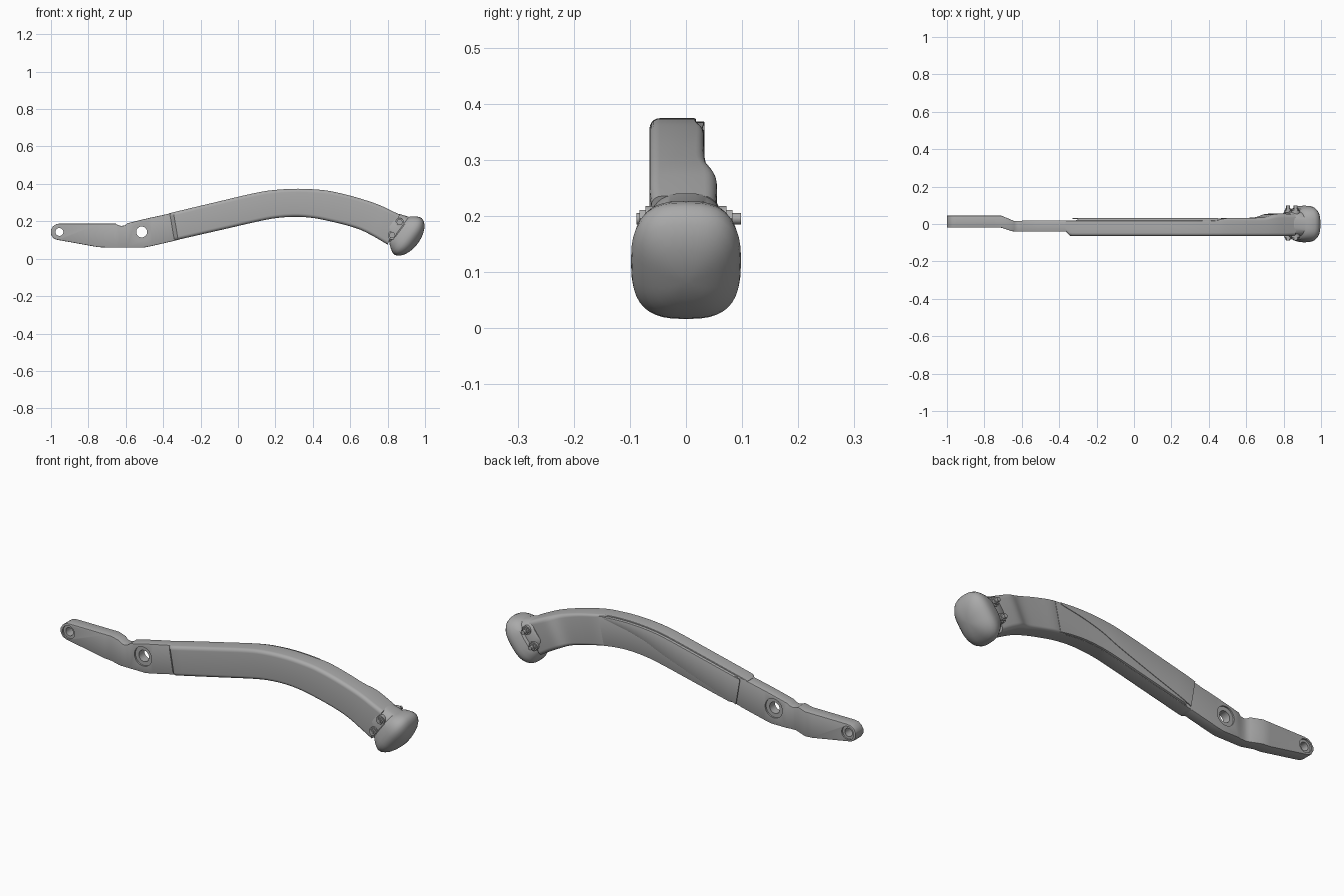
import bpy, bmesh, math
from mathutils import Vector

cube = bpy.data.objects.get("Cube")
if cube:
    bpy.data.objects.remove(cube, do_unlink=True)

grey = bpy.data.materials.new("satin_grey")
grey.use_nodes = True
COLOR = (0.4, 0.4, 0.4, 1)
grey.diffuse_color = COLOR
grey.node_tree.nodes["Principled BSDF"].inputs["Base Color"].default_value = COLOR


def finish(name, bm, angle=32):
    """Turn a bmesh into a shaded object."""
    bmesh.ops.recalc_face_normals(bm, faces=bm.faces)
    mesh = bpy.data.meshes.new(name)
    bm.to_mesh(mesh)
    bm.free()
    mesh.materials.append(grey)
    obj = bpy.data.objects.new(name, mesh)
    bpy.context.collection.objects.link(obj)
    bpy.ops.object.select_all(action='DESELECT')
    obj.select_set(True)
    bpy.context.view_layer.objects.active = obj
    bpy.ops.object.shade_smooth_by_angle(angle=math.radians(angle))
    return obj


def skin(name, rings, angle=32):
    """Bridge equal rings of points and cap both ends."""
    bm = bmesh.new()
    loops = [[bm.verts.new(p) for p in ring] for ring in rings]
    n = len(loops[0])
    for a, b in zip(loops, loops[1:]):
        for i in range(n):
            j = (i + 1) % n
            bm.faces.new((a[i], a[j], b[j], b[i]))
    bm.faces.new(loops[0])
    bm.faces.new(loops[-1])
    return finish(name, bm, angle)


def section(top, bottom, front, back, r_front, r_back, steps=5):
    """Rounded rectangle spanning top to bottom (x, z) and front to back (y)."""
    t, b = Vector((top[0], 0, top[1])), Vector((bottom[0], 0, bottom[1]))
    height = (t - b).length
    up = (t - b) / height
    corners = [(back - r_back, height - r_back, r_back), (front + r_front, height - r_front, r_front),
               (front + r_front, r_front, r_front), (back - r_back, r_back, r_back)]
    ring = []
    for k, (y, h, r) in enumerate(corners):
        for i in range(steps + 1):
            a = math.pi / 2 * (k + i / steps)
            p = b + up * (h + r * math.sin(a))
            ring.append((p.x, y + r * math.cos(a), p.z))
    return ring


def smooth_path(rows, steps=4):
    """Catmull-Rom resampling of rows of numbers."""
    out = []
    for i in range(len(rows) - 1):
        p0, p1, p2, p3 = (rows[max(0, min(len(rows) - 1, i + k))] for k in (-1, 0, 1, 2))
        for s in range(steps):
            t = s / steps
            out.append([0.5 * (2 * b + (c - a) * t + (2 * a - 5 * b + 4 * c - d) * t * t
                               + (3 * b - a - 3 * c + d) * t ** 3)
                        for a, b, c, d in zip(p0, p1, p2, p3)])
    return out + [list(rows[-1])]


def cylinder(name, x, z, y0, y1, radius, sides=32):
    rings = [[(x + radius * math.cos(2 * math.pi * i / sides), y,
               z + radius * math.sin(2 * math.pi * i / sides)) for i in range(sides)]
             for y in (y0, y1)]
    return skin(name, rings)


def cut(obj, cutter):
    mod = obj.modifiers.new("cut", 'BOOLEAN')
    mod.operation = 'DIFFERENCE'
    mod.solver = 'EXACT'
    mod.object = cutter
    bpy.context.view_layer.objects.active = obj
    bpy.ops.object.modifier_apply(modifier=mod.name)
    bpy.data.objects.remove(cutter, do_unlink=True)


# Tail plate: x, top z, bottom z, front y, back y
tail = [(-1, .155, .130, -.02, .045), (-.99, .172, .112, -.02, .045),
        (-.972, .185, .102, -.02, .045), (-.95, .188, .098, -.02, .045),
        (-.75, .188, .062, -.02, .045), (-.71, .188, .060, -.02, .045),
        (-.655, .188, .060, -.038, .022), (-.64, .179, .060, -.04, .016),
        (-.625, .175, .060, -.04, .016), (-.605, .178, .060, -.04, .016),
        (-.59, .190, .060, -.04, .02), (-.5, .212, .060, -.04, .02),
        (-.46, .221, .068, -.04, .02), (-.33, .249, .098, -.04, .02),
        (-.25, .262, .122, -.03, .015)]
plate = skin("tail_plate", [section((x, t), (x, b), f, k, .004, .004, 2)
                            for x, t, b, f, k in tail])

# Pivot holes with shallow counterbores on both faces
for x, z, bore, ring, front, back in ((-.955, .143, .021, .034, -.02, .045),
                                      (-.515, .143, .029, .049, -.04, .02)):
    cut(plate, cylinder("bore", x, z, -.2, .2, bore))
    cut(plate, cylinder("front_recess", x, z, -.2, front + .008, ring))
    cut(plate, cylinder("back_recess", x, z, back - .008, .2, ring))
bpy.context.view_layer.objects.active = plate
plate.select_set(True)
bpy.ops.object.shade_smooth_by_angle(angle=math.radians(32))

# Curved arm: top x z, bottom x z, front y, back y, back edge radius
start = [(-.365, .243, -.34, .097, -.043, .018, .003),
         (-.345, .248, -.32, .101, -.063, .018, .003)]
curve = [(-.33, .252, -.305, .105, -.065, .018, .003),
         (-.12, .302, -.09, .154, -.065, .018, .003),
         (.09, .351, .12, .202, -.065, .018, .003),
         (.2, .368, .22, .219, -.065, .018, .003),
         (.32, .374, .32, .224, -.065, .018, .003),
         (.43, .369, .405, .217, -.065, .018, .003),
         (.5, .360, .465, .206, -.065, .031, .012),
         (.6, .337, .56, .184, -.065, .032, .014),
         (.7, .307, .64, .160, -.065, .036, .018),
         (.76, .285, .69, .138, -.065, .053, .022),
         (.81, .262, .745, .108, -.065, .055, .022),
         (.865, .235, .80, .075, -.062, .053, .02)]
path = smooth_path(curve)
skin("arm", [section(r[:2], r[2:4], r[4], r[5], .018, max(r[6], .002)) for r in start + path])


def back_layer(name, x_end, front, back, bottom_share):
    """Layer on the arm's back; bottom_share raises its lower edge along the arm."""
    rings = []
    rows = [r for r in path if r[0] < x_end]
    for i, r in enumerate(rows):
        t, b = Vector(r[:2]), Vector(r[2:4])
        share = bottom_share(i / (len(rows) - 1))
        top = t.lerp(b, .04)
        rings.append(section(top, b.lerp(top, share), front,
                             front + .004 if i == 0 else back, .001, .002, 2))
    return skin(name, rings)


# Flat back cover and the tapering panel above its diagonal seam
back_layer("back_cover", .49, .005, .030, lambda t: .01)
back_layer("diagonal_panel", .45, .027, .033, lambda t: .04 + .9 * t)

# Bulbous end cap, lofted along the tilted axis of the arm's end
centre, axis, up = Vector((.915, 0, .115)), Vector((.8, 0, -.6)), Vector((.6, 0, .8))
cap = [(-.125, .062, .058), (-.118, .068, .064), (-.066, .086, .068), (-.06, .094, .082),
       (-.04, .109, .09), (-.022, .119, .095), (-.006, .122, .098), (.01, .116, .096),
       (.024, .104, .088), (.037, .086, .074), (.047, .064, .056), (.054, .038, .034),
       (.057, .012, .012)]


def squircle(s, height, width, sides=40, power=.72):
    ring = []
    for i in range(sides):
        a = 2 * math.pi * i / sides
        c, d = math.cos(a), math.sin(a)
        p = centre + axis * s + up * height * math.copysign(abs(d) ** power, d)
        ring.append((p.x, width * math.copysign(abs(c) ** power, c), p.z))
    return ring


skin("end_cap", [squircle(*row) for row in cap], 40)

# Clamp bolts: washer, hex head and stud on each side
for side, label in ((-1, "front"), (1, "back")):
    for level, x, z in (("upper", .864, .195), ("lower", .824, .125)):
        reach = .088 if side < 0 else .098
        name = f"{label}_{level}"
        cylinder(name + "_washer", x, z, side * .05, side * .072, .023)
        cylinder(name + "_nut", x, z, side * .05, side * .083, .018, 6)
        cylinder(name + "_stud", x, z, side * .05, side * reach, .010, 16)
